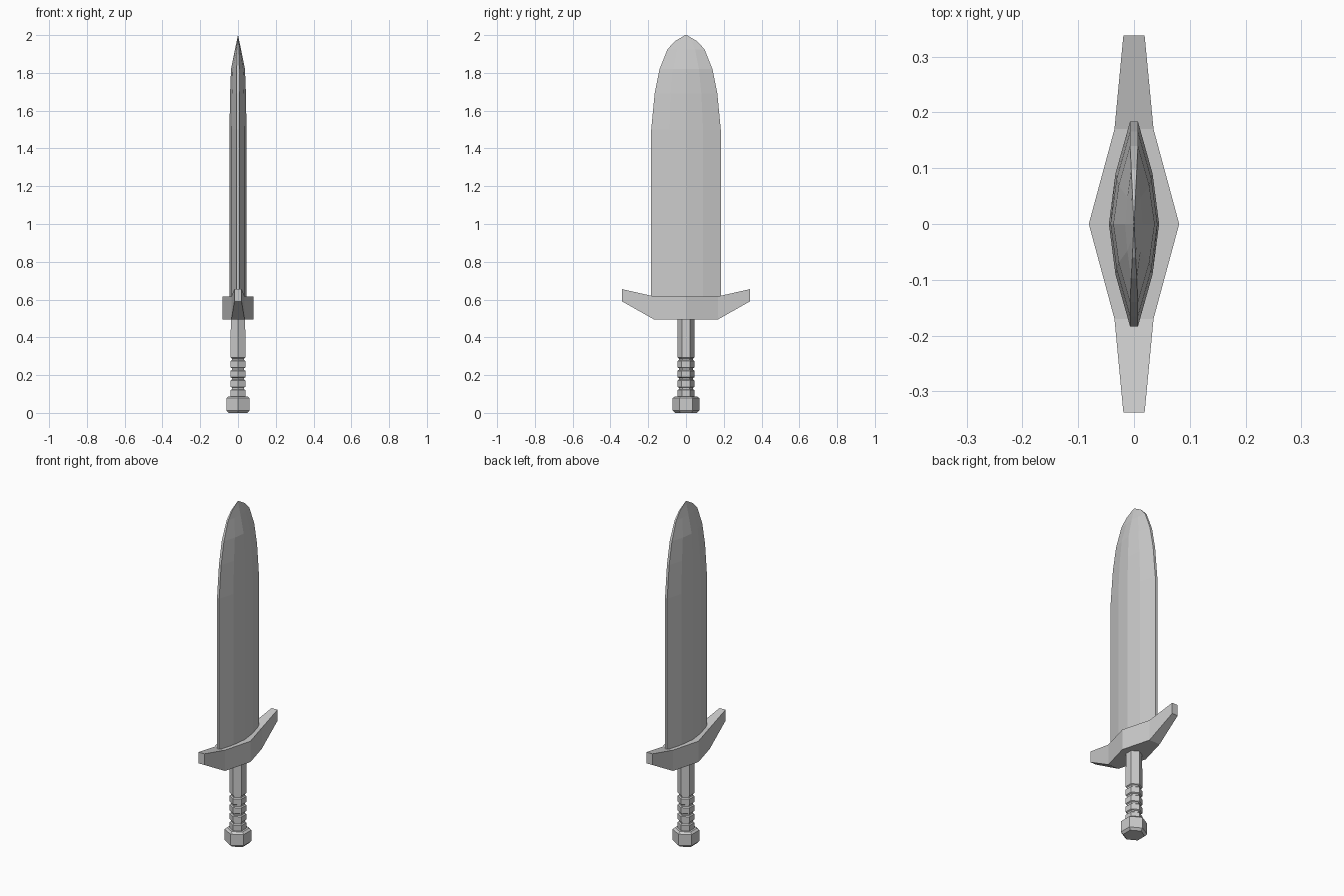
import bpy, bmesh
from math import sin, cos, pi

if "Cube" in bpy.data.objects:
    bpy.data.objects.remove(bpy.data.objects["Cube"])


def loft(name, rings):
    """Skin a list of equal-length point rings and cap both ends."""
    bm = bmesh.new()
    loops = [[bm.verts.new(p) for p in ring] for ring in rings]
    n = len(loops[0])
    for a, b in zip(loops, loops[1:]):
        for i in range(n):
            j = (i + 1) % n
            bm.faces.new((a[i], a[j], b[j], b[i]))
    bm.faces.new(loops[0][::-1])
    bm.faces.new(loops[-1])
    bmesh.ops.recalc_face_normals(bm, faces=bm.faces)
    mesh = bpy.data.meshes.new(name)
    bm.to_mesh(mesh)
    bm.free()
    obj = bpy.data.objects.new(name, mesh)
    bpy.context.collection.objects.link(obj)
    return obj


def hexagon(r, z):
    # corners point along y
    return [(r * sin(i * pi / 3), r * cos(i * pi / 3), z) for i in range(6)]


def blade_ring(z, half_width, half_thick, edge):
    w, t = half_width, half_thick
    mid = max(edge, t * 0.74)
    side = [(edge, -w), (mid, -w * 0.49), (t, 0), (mid, w * 0.49), (edge, w)]
    return [(x, y, z) for x, y in side] + [(-x, -y, z) for x, y in side]


# Blade: faceted lens section narrowing to a rounded point
loft("blade", [blade_ring(*s) for s in [
    (0.56, 0.184, 0.045, 0.007), (1.50, 0.184, 0.045, 0.007),
    (1.69, 0.166, 0.042, 0.007), (1.82, 0.140, 0.037, 0.007),
    (1.925, 0.098, 0.016, 0.005), (1.967, 0.060, 0.007, 0.003),
    (2.00, 0.004, 0.0006, 0.0004)]])

# Crossguard: diamond plan with upswept ends
loft("crossguard", [[(-x, y, lo), (x, y, lo), (x, y, hi), (-x, y, hi)]
                    for y, x, lo, hi in [
    (-0.338, 0.019, 0.59, 0.655), (-0.17, 0.035, 0.495, 0.617),
    (0, 0.081, 0.495, 0.617),
    (0.17, 0.035, 0.495, 0.617), (0.338, 0.019, 0.59, 0.655)]])

# Grip: hexagonal handle with four finger grooves
grip = [hexagon(0.044, 0.07)]
for z in (0.13, 0.181, 0.233, 0.285):
    grip += [hexagon(0.045, z - 0.010), hexagon(0.038, z - 0.005),
             hexagon(0.038, z + 0.004), hexagon(0.045, z + 0.008)]
grip.append(hexagon(0.044, 0.51))
loft("grip", grip)

# Pommel: chamfered hexagonal cap
loft("pommel", [hexagon(r, z) for r, z in
                [(0.058, 0), (0.071, 0.013), (0.071, 0.078), (0.058, 0.088)]])
